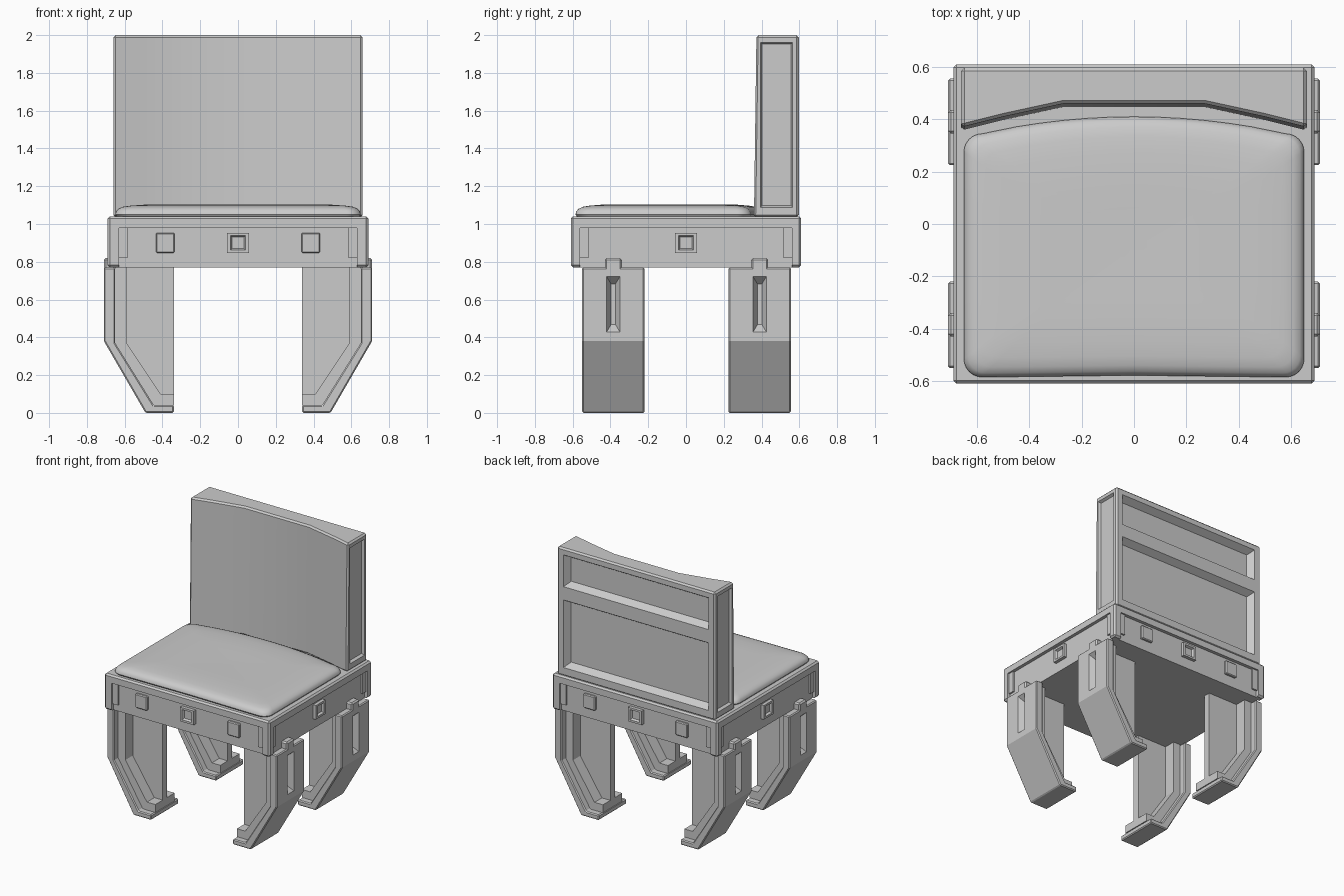
import bpy, bmesh
from math import cos, sin, pi
from mathutils import Vector

if "Cube" in bpy.data.objects:
    bpy.data.objects.remove(bpy.data.objects["Cube"])


def loft(name, rings):
    """Skin a list of equal-length point rings and cap both ends."""
    bm = bmesh.new()
    vs = [[bm.verts.new(p) for p in r] for r in rings]
    n = len(rings[0])
    for a, b in zip(vs, vs[1:]):
        for i in range(n):
            bm.faces.new((a[i], a[(i + 1) % n], b[(i + 1) % n], b[i]))
    bm.faces.new(vs[0])
    bm.faces.new(vs[-1])
    bmesh.ops.recalc_face_normals(bm, faces=bm.faces)
    me = bpy.data.meshes.new(name)
    bm.to_mesh(me)
    bm.free()
    ob = bpy.data.objects.new(name, me)
    bpy.context.collection.objects.link(ob)
    return ob


def rects(name, origin, ang, steps):
    """Rectangular loft on a wall facing angle ang; steps = (half width, half height, depth)."""
    n, t = Vector((cos(ang), sin(ang), 0)), Vector((-sin(ang), cos(ang), 0))
    up, o = Vector((0, 0, 1)), Vector(origin)
    return loft(name, [[o + t * w * a + up * h * b + n * d
                        for a, b in ((-1, -1), (1, -1), (1, 1), (-1, 1))]
                       for w, h, d in steps])


def box(name, x0, x1, y0, y1, z0, z1):
    return loft(name, [[(x0, y0, z), (x1, y0, z), (x1, y1, z), (x0, y1, z)] for z in (z0, z1)])


def apply(ob, mod):
    bpy.context.view_layer.objects.active = ob
    bpy.ops.object.modifier_apply(modifier=mod.name)


def bevel(ob, w, seg=1):
    m = ob.modifiers.new("bevel", 'BEVEL')
    m.width, m.segments, m.limit_method, m.angle_limit = w, seg, 'ANGLE', 0.6
    apply(ob, m)
    return ob


def cut(ob, cutter):
    m = ob.modifiers.new("cut", 'BOOLEAN')
    m.operation, m.object, m.solver = 'DIFFERENCE', cutter, 'EXACT'
    apply(ob, m)
    bpy.data.objects.remove(cutter)


def smooth(ob, angle):
    bpy.ops.object.select_all(action='DESELECT')
    ob.select_set(True)
    bpy.context.view_layer.objects.active = ob
    bpy.ops.object.shade_smooth_by_angle(angle=angle)


# Seat frame with recessed apron panels, open at the bottom
frame = bevel(box("seat_frame", -.69, .69, -.61, .61, .77, 1.04), .012)
walls = [(-pi / 2, (0, -.61), .63), (pi / 2, (0, .61), .63),
         (0, (.69, 0), .56), (pi, (-.69, 0), .56)]
for ang, (x, y), half in walls:
    cut(frame, rects("panel_cutter", (x, y, .855), ang,
                     [(half, .125, .05), (half, .125, -.025)]))

# Apron decoration: corner brackets, plain studs and hollow studs
for ang, (x, y), half in walls:
    n, t = Vector((cos(ang), sin(ang), 0)), Vector((-sin(ang), cos(ang), 0))
    base = Vector((x, y, .9)) - n * .027
    for s in (-1, 1):
        rects("corner_bracket", base + t * s * (half - .022), ang, [(.023, .08, 0), (.023, .08, .015)])
        if half > .6:
            bevel(rects("stud", base + t * s * .385, ang, [(.05, .053, 0), (.05, .053, .025)]), .006)
    rects("hollow_stud", base, ang,
          [(.057, .053, 0), (.057, .053, .027), (.04, .038, .027), (.032, .03, .01)])

# Legs: outer flange, inner step and thin web, each a profile extruded in y
PROFILES = [
    ("leg_flange", .165, [(.71, .77), (.71, .38), (.49, 0), (.34, 0),
                          (.34, .04), (.445, .04), (.65, .37), (.65, .77)]),
    ("leg_step", .115, [(.65, .77), (.65, .37), (.445, .04), (.34, .04),
                        (.34, .10), (.41, .10), (.59, .37), (.59, .77)]),
    ("leg_web", .027, [(.59, .77), (.59, .37), (.41, .10), (.34, .10), (.34, .77)])]
for sx in (-1, 1):
    for yc in (-.385, .39):
        for name, hw, prof in PROFILES:
            leg = loft(name, [[(sx * x, yc + s * hw, z) for x, z in prof] for s in (-1, 1)])
            if name == "leg_flange":
                bevel(leg, .007)
                cut(leg, rects("slot_cutter", (sx * .71, yc, .575), 0 if sx > 0 else pi,
                               [(.036, .148, .02), (.036, .148, 0), (.012, .108, -.045)]))
        a, b = sorted((sx * .655, sx * .71))
        bevel(box("leg_tab", a, b, yc - .045, yc + .045, .75, .82), .01)

# Cushion: rounded outline with an arched back edge, domed in rings
outline = []
HX, R = .65, .07


def corner(cx, cy, a0):
    for i in range(7):
        a = a0 + i * pi / 12
        outline.append((cx + R * cos(a), cy + R * sin(a)))


corner(-HX + R, -.585 + R, pi)
outline += [(-.3 + .1 * i, -.578 - .004 * abs(i - 3) / 3) for i in range(7)]
corner(HX - R, -.585 + R, -pi / 2)
outline += [(HX, y) for y in (-.3, -.1, .1)]
corner(HX - R, .345 - R, 0)
outline += [(x, .41 - .19 * x * x) for x in (.45 - .09 * i for i in range(11))]
corner(-HX + R, .345 - R, pi / 2)
outline += [(-HX, y) for y in (.1, -.1, -.3)]
rings = []
for inset, z in ((.01, 1.035), (0, 1.05), (.004, 1.066), (.016, 1.08), (.04, 1.091),
                 (.08, 1.097), (.15, 1.102), (.3, 1.104), (.45, 1.103), (.6, 1.101)):
    kx, ky = 1 - inset / .65, 1 - inset / (.65 if inset > .4 else .5 + inset * .375)
    rings.append([(x * kx, -.09 + (y + .09) * ky, z) for x, y in outline])
smooth(loft("seat_cushion", rings), .8)

# Backrest: concave front, flat back, leaning slightly at the front
front = [(-.66, .365), (-.5, .405), (-.27, .455), (.27, .455), (.5, .405), (.66, .365)]
back = bevel(loft("backrest", [[(x, y + dy, z) for x, y in front] + [(.66, .597, z), (-.66, .597, z)]
                               for z, dy in ((1.035, -.008), (2.0, .005))]), .012)
for sx, ang in ((1, 0), (-1, pi)):
    cut(back, rects("side_panel_cutter", (sx * .66, .48, 1.525), ang,
                    [(.085, .437, .02), (.085, .437, 0), (.077, .427, -.02)]))
for z0, z1 in ((1.10, 1.61), (1.71, 1.95)):
    h = (z1 - z0) / 2
    cut(back, rects("back_panel_cutter", (0, .597, z0 + h), pi / 2,
                    [(.605, h, .02), (.605, h, 0), (.575, h - .03, -.05)]))
smooth(back, .35)
